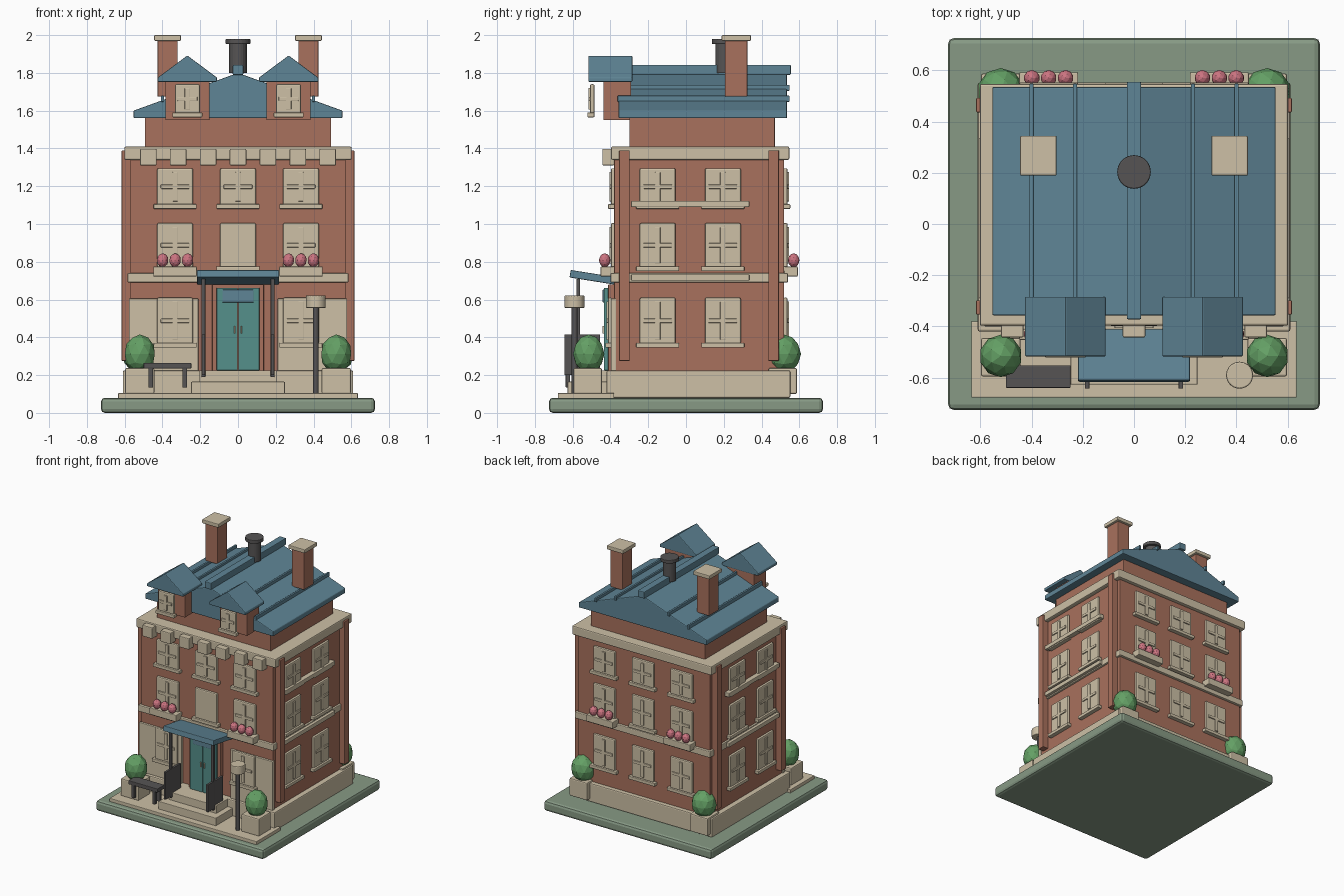
import bpy
import bmesh
from math import pi, radians
from mathutils import Matrix, Vector

cube = bpy.data.objects.get("Cube")
if cube:
    bpy.data.objects.remove(cube, do_unlink=True)


def material(name, hex_code):
    srgb = [int(hex_code[i:i + 2], 16) / 255 for i in (0, 2, 4)]
    colour = [((c + 0.055) / 1.055) ** 2.4 for c in srgb] + [1]
    m = bpy.data.materials.new(name)
    m.use_nodes = True
    m.diffuse_color = colour
    m.node_tree.nodes["Principled BSDF"].inputs["Base Color"].default_value = colour
    return m


BRICK = material("brick", "A9715D")
STONE = material("cream stone", "CDC0A6")
SLATE = material("blue slate", "5F8596")
LAWN = material("lawn green", "879A85")
IRON = material("dark iron", "565454")
LEAF = material("leaf green", "64A065")
BLOOM = material("pink bloom", "CC7481")
TEAL = material("teal door", "55908B")


def finish(name, bm, mat, bevel=0.0, matrix=None):
    if bevel:
        bmesh.ops.bevel(bm, geom=bm.edges[:], offset=bevel, segments=2,
                        profile=0.5, affect='EDGES', clamp_overlap=True)
    bmesh.ops.recalc_face_normals(bm, faces=bm.faces[:])
    mesh = bpy.data.meshes.new(name)
    bm.to_mesh(mesh)
    bm.free()
    if matrix:
        mesh.transform(matrix)
    mesh.materials.append(mat)
    obj = bpy.data.objects.new(name, mesh)
    bpy.context.collection.objects.link(obj)
    return obj


def box(name, mat, xs, ys, zs, bevel=0.004, matrix=None):
    """Box from low and high limits on each axis."""
    bm = bmesh.new()
    bmesh.ops.create_cube(bm, size=1)
    lo, hi = Vector((xs[0], ys[0], zs[0])), Vector((xs[1], ys[1], zs[1]))
    for v in bm.verts:
        v.co = (lo + hi) / 2 + v.co * (hi - lo)
    return finish(name, bm, mat, bevel, matrix)


def cylinder(name, mat, x, y, zs, r, bevel=0.0):
    bm = bmesh.new()
    bmesh.ops.create_cone(bm, cap_ends=True, segments=20, radius1=r, radius2=r,
                          depth=zs[1] - zs[0])
    return finish(name, bm, mat, bevel, Matrix.Translation((x, y, sum(zs) / 2)))


def ball(name, mat, centre, radii):
    bm = bmesh.new()
    bmesh.ops.create_icosphere(bm, subdivisions=2, radius=1)
    return finish(name, bm, mat, 0, Matrix.Translation(centre) @ Matrix.Diagonal((*radii, 1)))


def gable(name, mat, x, half, ys, z_low, z_eave, z_top, bevel):
    """Five-sided roof prism along y."""
    bm = bmesh.new()
    profile = [(-half, z_low), (half, z_low), (half, z_eave), (0, z_top), (-half, z_eave)]
    face = bm.faces.new([bm.verts.new((x + px, ys[0], pz)) for px, pz in profile])
    ext = bmesh.ops.extrude_face_region(bm, geom=[face])["geom"]
    bmesh.ops.translate(bm, vec=(0, ys[1] - ys[0], 0),
                        verts=[g for g in ext if isinstance(g, bmesh.types.BMVert)])
    return finish(name, bm, mat, bevel)


def window(name, x, wall, zs, turn=0.0, half=0.095, sill=True, cross=True):
    """Window on a wall at distance `wall`, facing -y before the turn."""
    m = Matrix.Rotation(turn, 4, 'Z')
    z0, z1 = zs
    zm = (z0 + z1) / 2
    box(name + "_panel", STONE, (x - half, x + half), (-wall - 0.018, -wall + 0.006), zs, 0.008, m)
    if cross:
        face = (-wall - 0.026, -wall)
        box(name + "_mullion", STONE, (x - 0.014, x + 0.014), face, (z0 + 0.02, z1 - 0.02), 0.003, m)
        box(name + "_crossbar", STONE, (x - half * 0.8, x + half * 0.8), face,
            (zm - 0.011, zm + 0.011), 0.003, m)
    if sill:
        w = half * 1.2
        box(name + "_sill", STONE, (x - w, x + w), (-wall - 0.032, -wall + 0.005),
            (z0 - 0.02, z0 + 0.005), 0.004, m)


def flower_box(name, x, wall, turn):
    m = Matrix.Rotation(turn, 4, 'Z')
    box(name, STONE, (x - 0.115, x + 0.115), (-wall - 0.072, -wall), (0.722, 0.775), 0.005, m)
    for i in (-1, 0, 1):
        ball(name + "_bloom", BLOOM, m @ Vector((x + i * 0.066, -wall - 0.05, 0.808)),
             (0.031, 0.031, 0.037))


# Ground and main walls
box("lawn_base", LAWN, (-0.725, 0.725), (-0.725, 0.725), (0, 0.08), 0.02)
box("front_paving", STONE, (-0.635, 0.635), (-0.678, -0.38), (0.075, 0.105))
box("plinth", STONE, (-0.61, 0.61), (-0.42, 0.552), (0.08, 0.225), 0.008)
box("main_walls", BRICK, (-0.57, 0.57), (-0.38, 0.52), (0.2, 1.4))
box("string_course", STONE, (-0.585, 0.585), (-0.4, 0.54), (0.69, 0.74), 0.006)
box("cornice", STONE, (-0.602, 0.602), (-0.397, 0.547), (1.34, 1.41), 0.008)
for i in range(-3, 4):
    x = i * 0.1583
    box("cornice_bracket", STONE, (x - 0.044, x + 0.044), (-0.443, -0.38), (1.31, 1.398), 0.006)
for s in (-1, 1):
    for y in (-0.326, 0.464):
        xs = sorted((s * 0.55, s * 0.616))
        box("corner_pilaster", BRICK, xs, (y - 0.028, y + 0.028), (0.275, 1.39))

# Windows on every wall
floors = [("lower", (0.365, 0.61)), ("middle", (0.77, 1.005)), ("upper", (1.1, 1.295))]
for label, zs in floors:
    for x in (-0.333, 0, 0.333):
        if label != "lower" or x:
            wall = 0.395 if label == "lower" else 0.38
            window("front_" + label + "_window", x, wall, zs, cross=(label != "middle" or x != 0))
        window("back_" + label + "_window", x, 0.52, zs, pi)
    for s in (-1, 1):
        for y in (-0.15, 0.195):
            window("side_" + label + "_window", s * y, 0.57, zs, s * pi / 2)
for s in (-1, 1):
    m = Matrix.Rotation(s * pi / 2, 4, 'Z')
    for z in (0.7, 1.09):
        xs = sorted((s * -0.29, s * 0.335))
        box("side_sill_band", STONE, xs, (-0.607, -0.56), (z, z + 0.033), 0.004, m)
    flower_box("front_flower_box", s * 0.333, 0.38, 0)
    flower_box("back_flower_box", s * 0.333, 0.52, pi)
    box("ground_floor_cladding", STONE, sorted((s * 0.21, s * 0.578)), (-0.397, -0.37), (0.22, 0.605))

# Entrance
box("door_surround", BRICK, (-0.137, 0.137), (-0.412, -0.37), (0.22, 0.68))
for s in (-1, 1):
    box("door_leaf", TEAL, sorted((s * 0.002, s * 0.113)), (-0.434, -0.4), (0.225, 0.662), 0.003)
    box("door_handle", STONE, (s * 0.016 - 0.004, s * 0.016 + 0.004), (-0.442, -0.43), (0.42, 0.46), 0.001)
    box("canopy_post", IRON, (s * 0.183 - 0.01, s * 0.183 + 0.01), (-0.58, -0.56), (0.19, 0.71), 0.003)
    box("step_railing", IRON, (s * 0.183 - 0.009, s * 0.183 + 0.009), (-0.643, -0.455), (0.2, 0.415), 0.003)
box("transom_panel", SLATE, (-0.083, 0.083), (-0.441, -0.43), (0.585, 0.652), 0.003)
box("door_canopy", SLATE, (-0.218, 0.218), (-0.12, 0.12), (-0.02, 0.02), 0.005,
    Matrix.Translation((0, -0.495, 0.718)) @ Matrix.Rotation(radians(-9), 4, 'X'))
box("lower_step", STONE, (-0.248, 0.248), (-0.627, -0.4), (0.1, 0.165))
box("upper_step", STONE, (-0.205, 0.205), (-0.56, -0.4), (0.16, 0.225))

# Attic and roof
box("attic_walls", BRICK, (-0.493, 0.493), (-0.3, 0.47), (1.4, 1.565))
gable("main_roof", SLATE, 0, 0.553, (-0.357, 0.535), 1.56, 1.6, 1.8, 0.006)
box("ridge_cap", SLATE, (-0.028, 0.028), (-0.372, 0.555), (1.79, 1.842), 0.005)
for x, z in ((0.23, 1.72), (0.4, 1.662)):
    for s in (-1, 1):
        box("roof_seam", SLATE, (s * x - 0.008, s * x + 0.008), (-0.362, 0.548), (z - 0.015, z + 0.017), 0.003)

# Dormers and chimneys
for s in (-1, 1):
    x = s * 0.268
    box("dormer_walls", BRICK, (x - 0.117, x + 0.117), (-0.438, -0.29), (1.55, 1.765))
    gable("dormer_roof", SLATE, x, 0.157, (-0.517, -0.284), 1.753, 1.775, 1.892, 0.005)
    window("dormer_window", x, 0.49, (1.585, 1.74), half=0.066)
    c = s * 0.373
    box("chimney_stack", BRICK, (c - 0.053, c + 0.053), (0.206, 0.325), (1.675, 1.975))
    box("chimney_cap", STONE, (c - 0.071, c + 0.071), (0.189, 0.344), (1.97, 2.0), 0.005)
cylinder("flue_pipe", IRON, 0, 0.203, (1.8, 1.96), 0.047)
cylinder("flue_cap", IRON, 0, 0.203, (1.952, 1.98), 0.066, 0.005)

# Planters with clipped bushes
for s in (-1, 1):
    x = s * 0.52
    for name, y, r in (("front", -0.515, 0.083), ("back", 0.517, 0.092)):
        box(name + "_planter", STONE, (x - 0.077, x + 0.077), (y - 0.08, y + 0.07), (0.1, 0.238), 0.008)
        ball(name + "_bush", LEAF, (x, y, 0.312), (r, r, 0.103))

# Bench and street lamp
box("bench_seat", IRON, (-0.5, -0.247), (-0.64, -0.552), (0.235, 0.265))
for x in (-0.462, -0.282):
    for y in (-0.625, -0.567):
        box("bench_leg", IRON, (x - 0.012, x + 0.012), (y - 0.012, y + 0.012), (0.135, 0.24), 0.002)
cylinder("lamp_post", IRON, 0.412, -0.59, (0.105, 0.56), 0.015)
cylinder("lamp_head", STONE, 0.412, -0.59, (0.555, 0.622), 0.053, 0.006)
